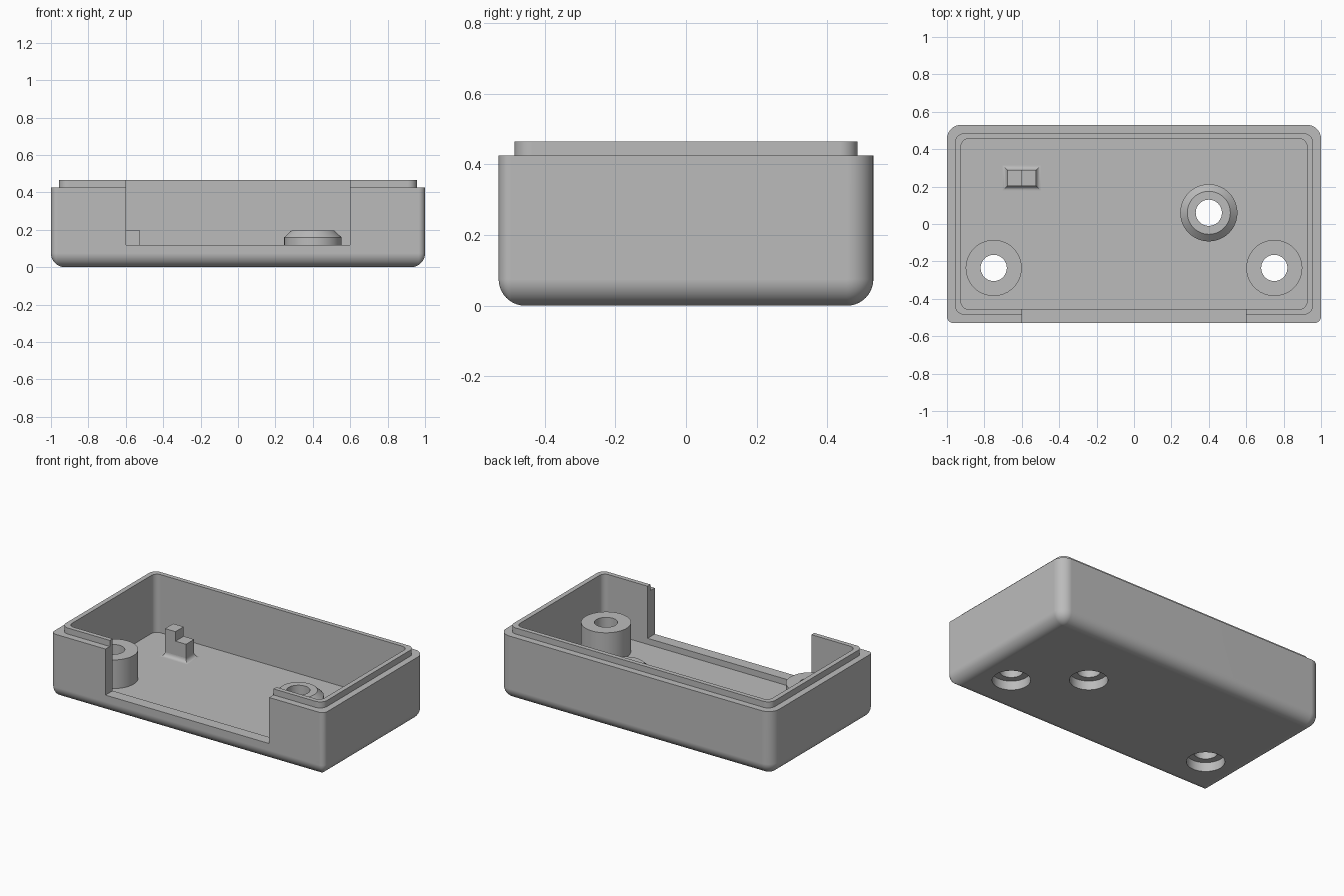
import bpy, bmesh
from math import pi, sin, cos, radians

if "Cube" in bpy.data.objects:
    bpy.data.objects.remove(bpy.data.objects["Cube"])

grey = bpy.data.materials.new("matte grey")
grey.use_nodes = True
grey.diffuse_color = (0.5, 0.5, 0.5, 1)
grey.node_tree.nodes["Principled BSDF"].inputs["Base Color"].default_value = (0.5, 0.5, 0.5, 1)

FLOOR = 0.08
SEG = 10


def make_object(name, bm):
    bmesh.ops.recalc_face_normals(bm, faces=bm.faces)
    mesh = bpy.data.meshes.new(name)
    bm.to_mesh(mesh)
    bm.free()
    obj = bpy.data.objects.new(name, mesh)
    bpy.context.collection.objects.link(obj)
    mesh.materials.append(grey)
    return obj


def activate(obj):
    bpy.ops.object.select_all(action='DESELECT')
    obj.select_set(True)
    bpy.context.view_layer.objects.active = obj


def smooth(obj):
    activate(obj)
    bpy.ops.object.shade_smooth_by_angle(angle=radians(30))
    obj.modifiers.new("flat_face_normals", 'WEIGHTED_NORMAL').keep_sharp = True


def rounded_rect(hx, hy, r_front, r_back, z):
    """Outline with separate front and back corner radii."""
    points = []
    corners = ((1, 1, r_back), (-1, 1, r_back), (-1, -1, r_front), (1, -1, r_front))
    for k, (sx, sy, r) in enumerate(corners):
        for i in range(SEG + 1):
            a = pi / 2 * (k + i / SEG)
            points.append((sx * (hx - r) + r * cos(a), sy * (hy - r) + r * sin(a), z))
    return points


def loft(name, rings, caps=True):
    bm = bmesh.new()
    loops = [[bm.verts.new(p) for p in ring] for ring in rings]
    for a, b in zip(loops, loops[1:]):
        for i in range(len(a)):
            j = (i + 1) % len(a)
            bm.faces.new((a[i], a[j], b[j], b[i]))
    if caps:
        bm.faces.new(loops[0])
        bm.faces.new(loops[-1])
    return make_object(name, bm)


def lathe(name, profile, x, y, caps=False, sides=48):
    angles = [2 * pi * i / sides for i in range(sides)]
    return loft(name, [[(x + r * cos(a), y + r * sin(a), z) for a in angles]
                       for r, z in profile], caps)


def box(name, x0, x1, y0, y1, z0, z1):
    return loft(name, [[(x0, y0, z), (x1, y0, z), (x1, y1, z), (x0, y1, z)] for z in (z0, z1)])


def cut(obj, cutter):
    cutter.hide_render = True
    mod = obj.modifiers.new("cut", 'BOOLEAN')
    mod.operation = 'DIFFERENCE'
    mod.solver = 'EXACT'
    mod.object = cutter
    activate(obj)
    bpy.ops.object.modifier_apply(modifier=mod.name)
    bpy.data.objects.remove(cutter)


# Tray shell: filleted base, outer wall, stepped lip, inner wall and floor
FILLET = 0.075
rings = []
for i in range(SEG + 1):
    a = pi / 2 * i / SEG
    inset = FILLET * (1 - sin(a))
    rings.append(rounded_rect(1 - inset, 0.53 - inset, max(0.035 - inset, 0.003),
                              max(FILLET - inset, 0.003), FILLET * (1 - cos(a))))
rings += [rounded_rect(1, 0.53, 0.035, FILLET, 0.425),
          rounded_rect(0.957, 0.485, 0.05, 0.05, 0.425),
          rounded_rect(0.957, 0.485, 0.05, 0.05, 0.465),
          rounded_rect(0.925, 0.455, 0.04, 0.04, 0.465),
          rounded_rect(0.925, 0.455, 0.04, 0.04, FLOOR)]
tray = loft("tray_shell", rings)

# Wide opening in the front wall, leaving a low sill
cut(tray, box("opening_cutter", -0.6, 0.6, -0.7, -0.4, 0.12, 0.6))

# Counterbored screw holes and the bosses above them
post = [(0.15, FLOOR), (0.15, 0.27), (0.07, 0.27), (0.07, FLOOR)]
boss = [(0.153, FLOOR), (0.153, 0.16), (0.115, 0.195), (0.07, 0.195), (0.07, FLOOR)]
hole = [(0.114, -0.1), (0.114, 0.06), (0.07, 0.06), (0.07, 0.2)]
for name, x, y, profile in (("left_screw_post", 0.75, -0.235, post),
                            ("right_screw_post", -0.75, -0.235, post),
                            ("low_screw_boss", 0.4, 0.06, boss)):
    cut(tray, lathe("hole_cutter", hole, x, y, caps=True))
    smooth(lathe(name, profile, x, y))
smooth(tray)

# Stepped support block with a flared foot
X0, XM, X1, Y0, Y1 = -0.677, -0.6, -0.523, 0.203, 0.289
box("support_high_step", X0, XM, Y0, Y1, FLOOR, 0.26)
box("support_low_step", XM, X1, Y0, Y1, FLOOR, 0.197)
FLARE = 0.025
foot = []
for i in range(7):
    a = pi / 2 * i / 6
    e = FLARE * (1 - sin(a))
    z = FLOOR + FLARE * (1 - cos(a))
    foot.append([(X0 - e, Y0 - e, z), (X1 + e, Y0 - e, z), (X1 + e, Y1 + e, z), (X0 - e, Y1 + e, z)])
smooth(loft("support_foot", foot, caps=False))
